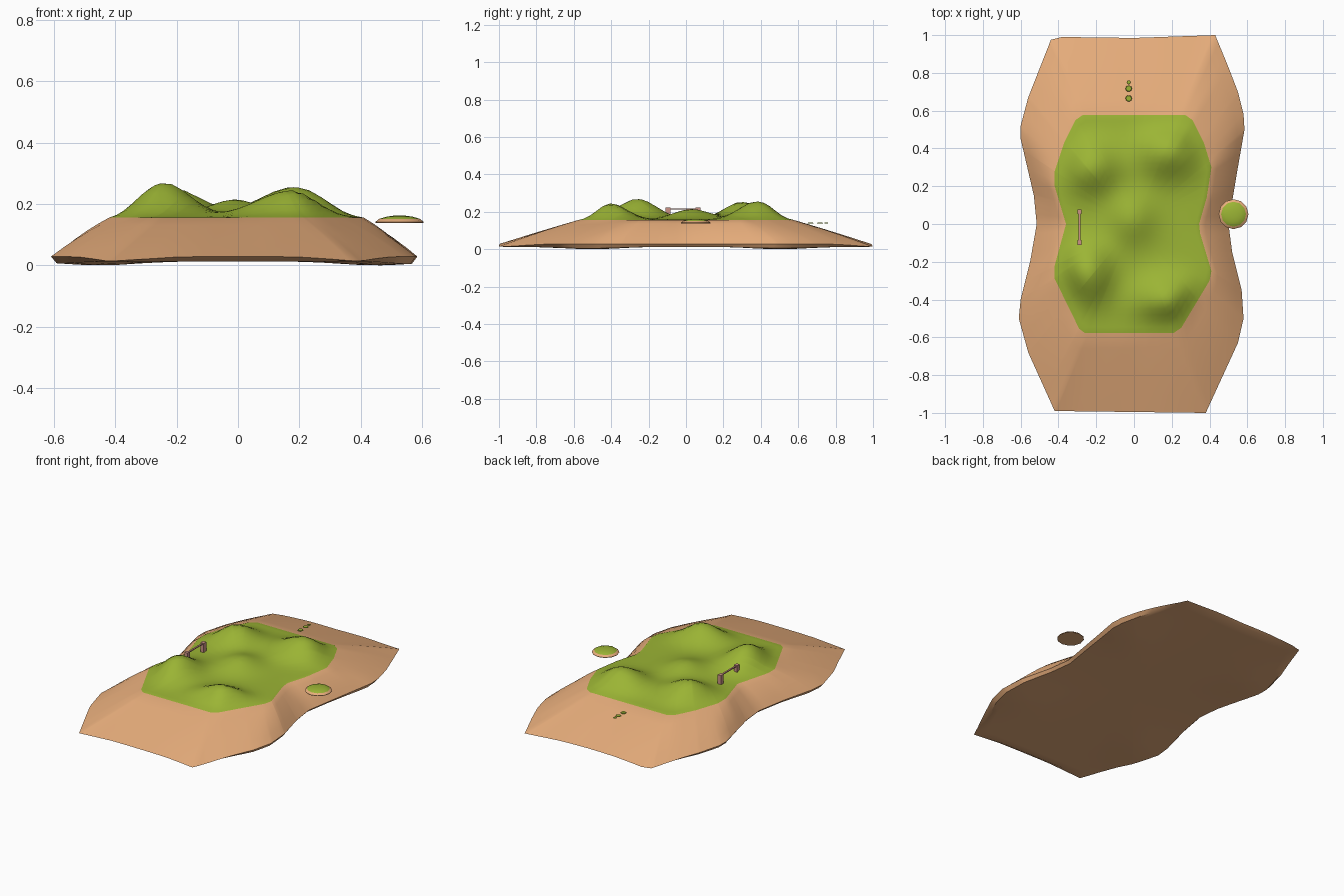
import bpy, bmesh, math
from mathutils import Vector

if "Cube" in bpy.data.objects:
    bpy.data.objects.remove(bpy.data.objects["Cube"])


def material(name, rgb):
    m = bpy.data.materials.new(name)
    m.diffuse_color = (*rgb, 1)
    m.use_nodes = True
    m.node_tree.nodes["Principled BSDF"].inputs["Base Color"].default_value = m.diffuse_color
    return m


SAND = material("sand", (0.80, 0.42, 0.20))
GRASS = material("grass green", (0.33, 0.46, 0.035))
WOOD = material("pinkish wood", (0.60, 0.29, 0.24))

# plan outlines, counter-clockwise
SHORE = [(0.50, 0), (0.55, 0.30), (0.585, 0.50), (0.58, 0.58), (0.55, 0.70), (0.50, 0.83),
         (0.43, 1.0), (0, 0.985), (-0.38, 0.99), (-0.44, 0.975), (-0.56, 0.67), (-0.60, 0.52),
         (-0.60, 0.45), (-0.53, 0.15), (-0.515, 0), (-0.55, -0.2), (-0.60, -0.40),
         (-0.61, -0.50), (-0.56, -0.68), (-0.42, -0.99), (0.38, -1.0), (0.55, -0.63),
         (0.58, -0.50), (0.57, -0.35), (0.52, -0.15)]
MEADOW = [(0.345, 0), (0.385, 0.14), (0.41, 0.30), (0.37, 0.43), (0.31, 0.55), (0.27, 0.578),
          (-0.27, 0.578), (-0.31, 0.55), (-0.37, 0.43), (-0.42, 0.28), (-0.42, 0.20),
          (-0.36, 0), (-0.42, -0.22), (-0.42, -0.29), (-0.29, -0.555), (-0.26, -0.577),
          (0.21, -0.577), (0.25, -0.55), (0.40, -0.30), (0.41, -0.25), (0.35, -0.05)]
# x, y, height, spread x, spread y
HILLS = [(-0.24, -0.26, 0.110, 0.085, 0.105), (0.17, -0.40, 0.085, 0.11, 0.085),
         (-0.22, 0.30, 0.094, 0.10, 0.095), (0.18, 0.38, 0.096, 0.11, 0.095),
         (-0.01, 0.03, 0.055, 0.085, 0.095)]
EDGE_Z = 0.156


def angle(p):
    return math.atan2(p[1], p[0]) % math.tau


def ray(poly, a):
    """Point where the ray at angle a leaves the outline."""
    d = Vector((math.cos(a), math.sin(a)))
    for p, q in zip(poly, poly[1:] + poly[:1]):
        p, q = Vector(p), Vector(q)
        e = q - p
        den = d.cross(e)
        if abs(den) < 1e-9:
            continue
        r, s = p.cross(e) / den, p.cross(d) / den
        if r > 0 and -1e-5 <= s <= 1 + 1e-5:
            return d * r
    return Vector(poly[0])


ANGLES = []
for a in sorted([angle(p) for p in SHORE + MEADOW] + [i * math.tau / 64 for i in range(64)]):
    if not ANGLES or a - ANGLES[-1] > 1e-3:
        ANGLES.append(a)
OUTER = [ray(SHORE, a) for a in ANGLES]
INNER = [ray(MEADOW, a) for a in ANGLES]


def hill_z(p, t):
    """Meadow height; hills fade out toward the rim (t = 1)."""
    f = min(1, max(0, (1 - t) / 0.28))
    f = 1 - (1 - f) ** 2
    return EDGE_Z + f * (0.003 + sum(
        h * math.exp(-((p.x - x) / sx) ** 2 / 2 - ((p.y - y) / sy) ** 2 / 2)
        for x, y, h, sx, sy in HILLS))


def four_bumps(p, x, y, sx, sy):
    return math.exp(-((abs(p.x) - x) / sx) ** 2 - ((abs(p.y) - y) / sy) ** 2)


def under_z(p):
    """Underside sags to the ground below the four wide corners."""
    return 0.013 * (1 - four_bumps(p, 0.45, 0.5, 0.16, 0.2))


def rim_z(p):
    """Thin shore edge, dipping at the four end corners."""
    return 0.029 - 0.015 * four_bumps(p, 0.41, 1.0, 0.14, 0.18)


def finish(bm, name, mats, smooth=None):
    bmesh.ops.recalc_face_normals(bm, faces=bm.faces)
    me = bpy.data.meshes.new(name)
    bm.to_mesh(me)
    bm.free()
    for m in mats:
        me.materials.append(m)
    ob = bpy.data.objects.new(name, me)
    bpy.context.collection.objects.link(ob)
    if smooth:
        bpy.context.view_layer.objects.active = ob
        ob.select_set(True)
        bpy.ops.object.shade_smooth_by_angle(angle=math.radians(smooth))
        ob.select_set(False)
    return ob


def loft(name, rings, mats, index, cap, smooth=None):
    """Skin closed rings; index(i) gives the material of band i; cap = (first, last) centres."""
    bm = bmesh.new()
    vs = [[bm.verts.new(p) for p in r] for r in rings]
    n = len(rings[0])
    for i in range(len(vs) - 1):
        for j in range(n):
            k = (j + 1) % n
            bm.faces.new((vs[i][j], vs[i][k], vs[i + 1][k], vs[i + 1][j])).material_index = index(i)
    for c, r, i in zip(cap, (vs[0], vs[-1]), (0, len(vs) - 2)):
        v = bm.verts.new(c)
        for j in range(n):
            bm.faces.new((r[j], r[(j + 1) % n], v)).material_index = index(i)
    return finish(bm, name, mats, smooth)


# island: sandy underside and slopes, grassy hills, in one closed skin
rings = []
for t in (0.15, 0.3, 0.45, 0.6, 0.72, 0.84, 0.92, 0.97):
    rings.append([(p.x * t, p.y * t, under_z(p * t)) for p in OUTER])
rings.append([(p.x, p.y, rim_z(p)) for p in OUTER])
for t in (0.2, 0.4, 0.6, 0.8, 1.0):
    ring = []
    for a, o, i in zip(ANGLES, OUTER, INNER):
        bulge = 0.04 * abs(math.cos(a)) * t * (1 - t)
        ring.append((*o.lerp(i, t), rim_z(o) * (1 - t) + EDGE_Z * t + bulge))
    rings.append(ring)
n_sand = len(rings) - 1
for k in range(17, 0, -1):
    t = k / 18
    rings.append([(p.x * t, p.y * t, hill_z(p * t, t)) for p in INNER])
loft("island", rings, [SAND, GRASS], lambda i: 0 if i < n_sand else 1,
     ((0, 0, 0.013), (0, 0, hill_z(Vector((0, 0)), 0))), smooth=35)


def disc_rings(x, y, profile, n):
    return [[(x + r * math.cos(j * math.tau / n), y + r * math.sin(j * math.tau / n), z)
             for j in range(n)] for r, z in profile]


# floating islet: sand bottom and rim, grass dome
loft("islet", disc_rings(0.527, 0.052, [(0.04, 0.139), (0.078, 0.139), (0.079, 0.142),
                                        (0.066, 0.152), (0.042, 0.159), (0.02, 0.162)], 12),
     [SAND, GRASS], lambda i: 0 if i < 3 else 1,
     ((0.527, 0.052, 0.139), (0.527, 0.052, 0.162)), smooth=40)

# stepping stones
for k, (y, r) in enumerate([(0.665, 0.017), (0.717, 0.017), (0.75, 0.011)]):
    loft(f"stepping_stone_{k + 1}",
         disc_rings(-0.028, y, [(r * 0.9, 0.138), (r, 0.139), (r * 0.85, 0.142)], 10),
         [GRASS], lambda i: 0, ((-0.028, y, 0.138), (-0.028, y, 0.142)))


def box(name, centre, size):
    bm = bmesh.new()
    bmesh.ops.create_cube(bm, size=1)
    for v in bm.verts:
        v.co = Vector(c + s * u for c, s, u in zip(centre, size, v.co))
    return finish(bm, name, [WOOD])


# wooden rail: two posts and a thin bar
for name, y in (("rail_post_front", -0.097), ("rail_post_back", 0.065)):
    box(name, (-0.288, y, 0.188), (0.022, 0.026, 0.068))
box("rail_bar", (-0.288, -0.016, 0.216), (0.010, 0.162, 0.006))
